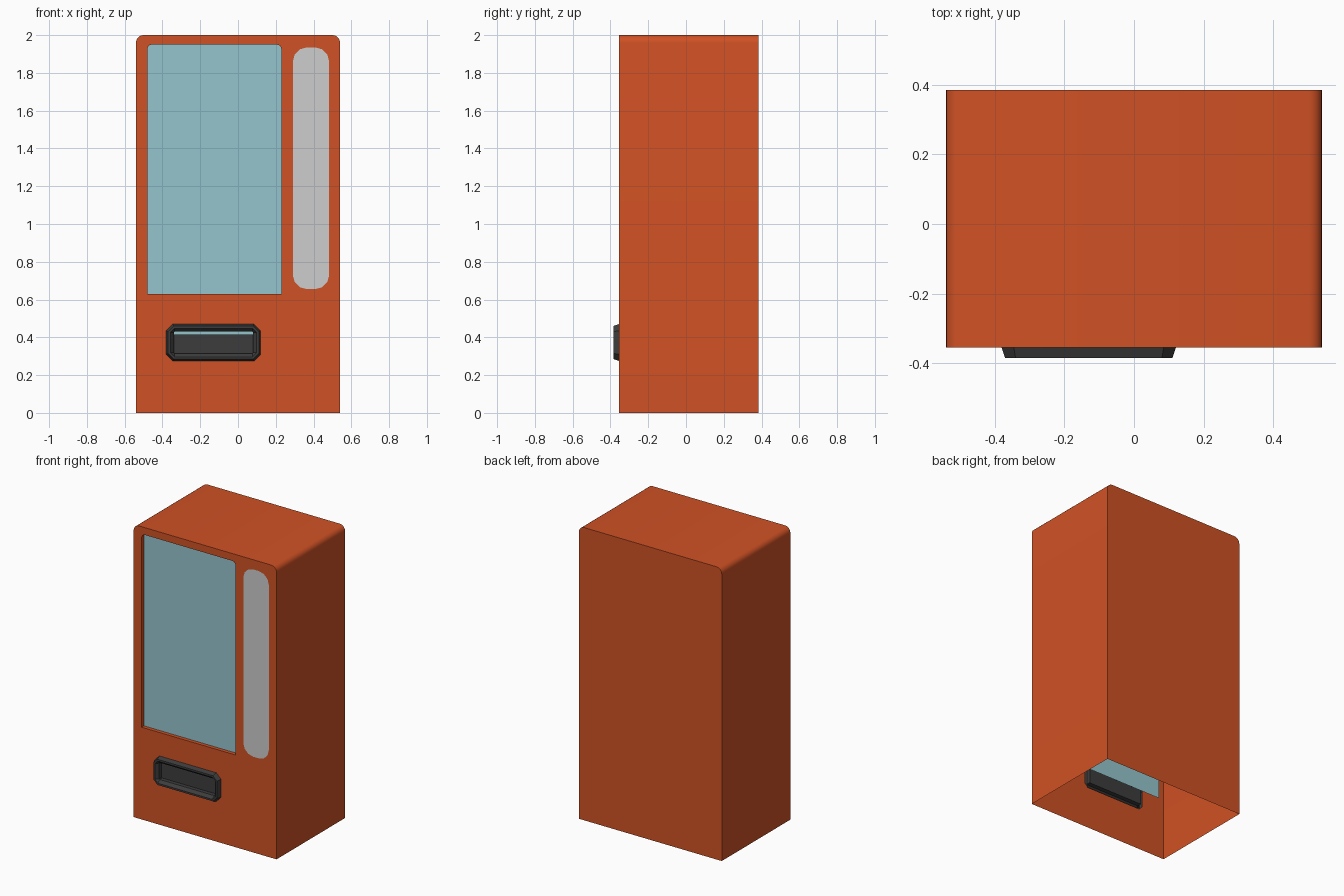
import bpy, bmesh, math

if "Cube" in bpy.data.objects:
    bpy.data.objects.remove(bpy.data.objects["Cube"])


def material(name, rgb):
    m = bpy.data.materials.new(name)
    m.diffuse_color = (*rgb, 1)
    m.use_nodes = True
    m.node_tree.nodes["Principled BSDF"].inputs["Base Color"].default_value = m.diffuse_color
    return m


ORANGE = material("orange_paint", (0.63, 0.083, 0.018))
GLASS = material("pale_blue_glass", (0.30, 0.56, 0.61))
GREY = material("light_grey", (0.61, 0.61, 0.61))
DARK = material("dark_plastic", (0.046, 0.046, 0.046))


def outline(x0, x1, z0, z1, top_r, bottom_r, seg):
    """Anticlockwise rectangle (seen from the front) with rounded corners."""
    pts = []
    corners = ((x1, z0, -1, 1, bottom_r, 270), (x1, z1, -1, -1, top_r, 0),
               (x0, z1, 1, -1, top_r, 90), (x0, z0, 1, 1, bottom_r, 180))
    for x, z, sx, sz, r, start in corners:
        if r == 0:
            pts.append((x, z))
            continue
        for i in range(seg + 1):
            a = math.radians(start + 90 * i / seg)
            pts.append((x + sx * r + r * math.cos(a), z + sz * r + r * math.sin(a)))
    return pts


def ring(bm, pts, y):
    return [bm.verts.new((x, y, z)) for x, z in pts]


def bridge(bm, a, b, skip=None):
    n = len(a)
    for i in range(n):
        if i != skip:
            bm.faces.new((a[i], a[(i + 1) % n], b[(i + 1) % n], b[i]))


def finish(bm, name, mat, smooth=False):
    me = bpy.data.meshes.new(name)
    bm.to_mesh(me)
    bm.free()
    ob = bpy.data.objects.new(name, me)
    bpy.context.collection.objects.link(ob)
    me.materials.append(mat)
    if smooth:
        bpy.ops.object.select_all(action='DESELECT')
        ob.select_set(True)
        bpy.context.view_layer.objects.active = ob
        bpy.ops.object.shade_smooth_by_angle(angle=math.radians(35))
    return ob


def plate(name, pts, y, mat):
    bm = bmesh.new()
    bm.faces.new(ring(bm, pts, y))
    return finish(bm, name, mat)


FRONT, BACK, GLASS_Y = -0.355, 0.385, -0.33


def tray(inset, r):
    return outline(-0.38 + inset, 0.12 - inset, 0.275 + inset, 0.47 - inset, r, r, 1)


# Cabinet shell: open underneath, front wall cut for window and tray
bm = bmesh.new()
shape = outline(-0.54, 0.54, 0, 2, 0.04, 0, 5)
front = ring(bm, shape, FRONT)
back = ring(bm, shape, BACK)
bridge(bm, back, front, skip=len(shape) - 1)
bm.faces.new(back[::-1])
window = outline(-0.48, 0.23, 0.63, 1.95, 0.025, 0, 4)
window_front = ring(bm, window, FRONT)
hole = ring(bm, tray(0.015, 0.025), FRONT)
edges = []
for loop in (front, window_front, hole):
    for i, v in enumerate(loop):
        w = loop[(i + 1) % len(loop)]
        edges.append(bm.edges.get((v, w)) or bm.edges.new((v, w)))
bmesh.ops.triangle_fill(bm, use_beauty=True, use_dissolve=False,
                        edges=edges, normal=(0, -1, 0))
bridge(bm, window_front, ring(bm, window, GLASS_Y))
bmesh.ops.recalc_face_normals(bm, faces=bm.faces[:])
finish(bm, "cabinet", ORANGE, smooth=True)

# Glass pane, hanging down behind the tray opening
plate("window_glass", outline(-0.48, 0.23, 0.41, 1.95, 0.025, 0, 4), GLASS_Y, GLASS)

# Control panel strip
plate("control_panel", outline(0.29, 0.483, 0.655, 1.935, 0.075, 0.075, 3),
      FRONT - 0.002, GREY)

# Tray frame: bevelled ring with sloped inner lip
bm = bmesh.new()
rings = [ring(bm, tray(i, r), y) for i, r, y in (
    (0, 0.035, FRONT), (0.01, 0.03, -0.385), (0.022, 0.022, -0.385),
    (0.04, 0.004, -0.365), (0.04, 0.004, -0.335))]
for a, b in zip(rings, rings[1:]):
    bridge(bm, a, b)
bmesh.ops.recalc_face_normals(bm, faces=bm.faces[:])
finish(bm, "tray_frame", DARK)

# Tray flap, leaving a slot at the top
plate("tray_flap", outline(-0.34, 0.08, 0.315, 0.416, 0, 0, 1), -0.338, DARK)
